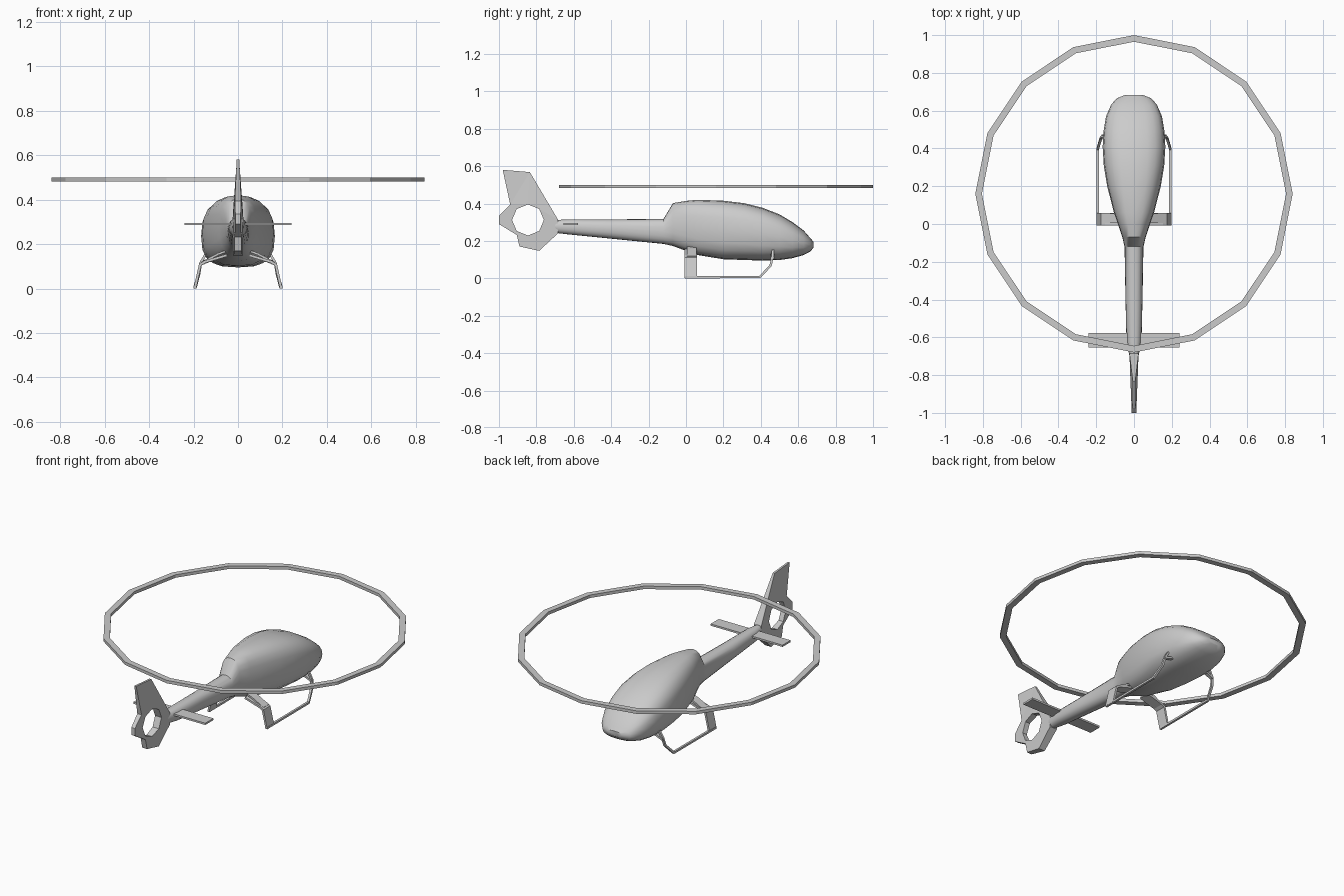
import bpy, bmesh
from math import sin, cos, pi, copysign
from mathutils import Vector

if "Cube" in bpy.data.objects:
    bpy.data.objects.remove(bpy.data.objects["Cube"])


def finish(name, bm, smooth=None):
    bmesh.ops.recalc_face_normals(bm, faces=bm.faces)
    me = bpy.data.meshes.new(name)
    bm.to_mesh(me)
    bm.free()
    ob = bpy.data.objects.new(name, me)
    bpy.context.collection.objects.link(ob)
    if smooth:
        bpy.ops.object.select_all(action='DESELECT')
        ob.select_set(True)
        bpy.context.view_layer.objects.active = ob
        bpy.ops.object.shade_smooth_by_angle(angle=smooth)
    return ob


def loft(name, rings, closed=False, smooth=None):
    """Skin a list of point rings; cap the ends or join them in a loop."""
    bm = bmesh.new()
    vs = [[bm.verts.new(p) for p in r] for r in rings]
    n = len(rings[0])
    pairs = list(zip(vs, vs[1:])) + ([(vs[-1], vs[0])] if closed else [])
    for a, b in pairs:
        for i in range(n):
            j = (i + 1) % n
            bm.faces.new((a[i], a[j], b[j], b[i]))
    if not closed:
        bm.faces.new(vs[0])
        bm.faces.new(vs[-1])
    return finish(name, bm, smooth)


def section(y, w, z0, z1, e, n=20):
    zc, h = (z0 + z1) / 2, (z1 - z0) / 2
    pw = lambda c: copysign(abs(c) ** (2 / e), c)
    return [(w * pw(cos(2 * pi * i / n)), y, zc + h * pw(sin(2 * pi * i / n)))
            for i in range(n)]


# Fuselage and tail boom: y, half width, bottom, top, squareness
body = [
    (.682, .05, .165, .195, 2.2), (.665, .092, .143, .215, 2.4), (.63, .122, .125, .255, 2.5),
    (.57, .148, .108, .30, 2.6), (.50, .16, .098, .342, 2.7), (.41, .166, .095, .377, 2.8),
    (.31, .16, .098, .402, 2.8), (.20, .142, .102, .415, 2.8), (.06, .106, .125, .42, 2.7),
    (0, .085, .147, .414, 2.6), (-.07, .062, .173, .402, 2.5), (-.12, .05, .184, .318, 2.4),
    (-.40, .045, .212, .315, 2.3), (-.62, .04, .234, .315, 2.3), (-.70, .024, .243, .312, 2.2)]
loft("fuselage", [section(*s) for s in body], smooth=.6)

# Main rotor drawn as a 16-sided ring
loft("rotor_ring", [[(r * sin(i * pi / 8), .16 + r * cos(i * pi / 8), z)
                     for r, z in ((.84, .482), (.84, .5), (.805, .5), (.805, .482))]
                    for i in range(16)], closed=True)

# Tail fin: outline with an octagonal fan opening, thinner to the top and rear
outline = [(-.685, .315), (-.835, .568), (-.98, .58), (-.94, .395), (-1, .335), (-1, .29),
           (-.905, .232), (-.89, .17), (-.785, .147), (-.685, .24)]
hole = [(-.845 + .085 * cos(i * pi / 4), .312 + .083 * sin(i * pi / 4)) for i in range(8)]
bm = bmesh.new()
for loop in (outline, hole):
    vs = [bm.verts.new((0, y, z)) for y, z in loop]
    for i in range(len(vs)):
        bm.edges.new((vs[i - 1], vs[i]))
bmesh.ops.triangle_fill(bm, edges=bm.edges[:], use_beauty=True)
first = set(bm.verts)
bmesh.ops.extrude_face_region(bm, geom=bm.faces[:], use_keep_orig=True)
for v in bm.verts:
    t = .024 - .04 * max(0, -.70 - v.co.y) - .02 * max(0, v.co.z - .39)
    if v.co.z > .5:
        t = .006
    v.co.x = t if v in first else -t
finish("tail_fin", bm)


def box(name, lo, hi):
    loft(name, [[(x, lo[1], lo[2]), (x, hi[1], lo[2]), (x, hi[1], hi[2]), (x, lo[1], hi[2])]
                for x in (lo[0], hi[0])])


# Horizontal stabiliser
box("stabiliser", (-.24, -.655, .285), (.24, -.578, .296))


def strip(name, path, wide, thick, side, s):
    """Rectangular bar along a path; 'side' is its width direction."""
    pts = [Vector(p) for p in path]
    rings = []
    for i, p in enumerate(pts):
        d0 = (p - pts[i - 1]).normalized() if i else None
        d1 = (pts[i + 1] - p).normalized() if i < len(pts) - 1 else None
        t = ((d0 or d1) + (d1 or d0)).normalized()
        m = 1 / max(.5, t.dot(d1 or d0))
        a = Vector(side) * wide / 2
        b = t.cross(Vector(side)).normalized() * thick / 2 * m
        rings.append([(q.x * s, q.y, q.z) for q in (p + a + b, p - a + b, p - a - b, p + a - b)])
    loft(name, rings)


# Landing skids: rail rising into the front strut, and a flat rear strut
for tag, s in (("right", 1), ("left", -1)):
    strip("skid_rail_" + tag,
          [(.193, -.005, .006), (.193, .395, .007), (.176, .452, .068),
           (.168, .463, .115), (.145, .465, .155)], .013, .012, (1, 0, 0), s)
    strip("front_brace_" + tag,
          [(.17, .463, .108), (.13, .463, .125), (.08, .463, .13)], .02, .012, (0, 1, 0), s)
    strip("rear_strut_" + tag,
          [(.194, .026, .002), (.17, .026, .108), (.15, .026, .12), (.05, .026, .15)],
          .066, .012, (0, 1, 0), s)
    strip("rear_brace_" + tag,
          [(.165, .03, .115), (.09, .03, .155), (.05, .03, .17)], .05, .01, (0, 1, 0), s)
